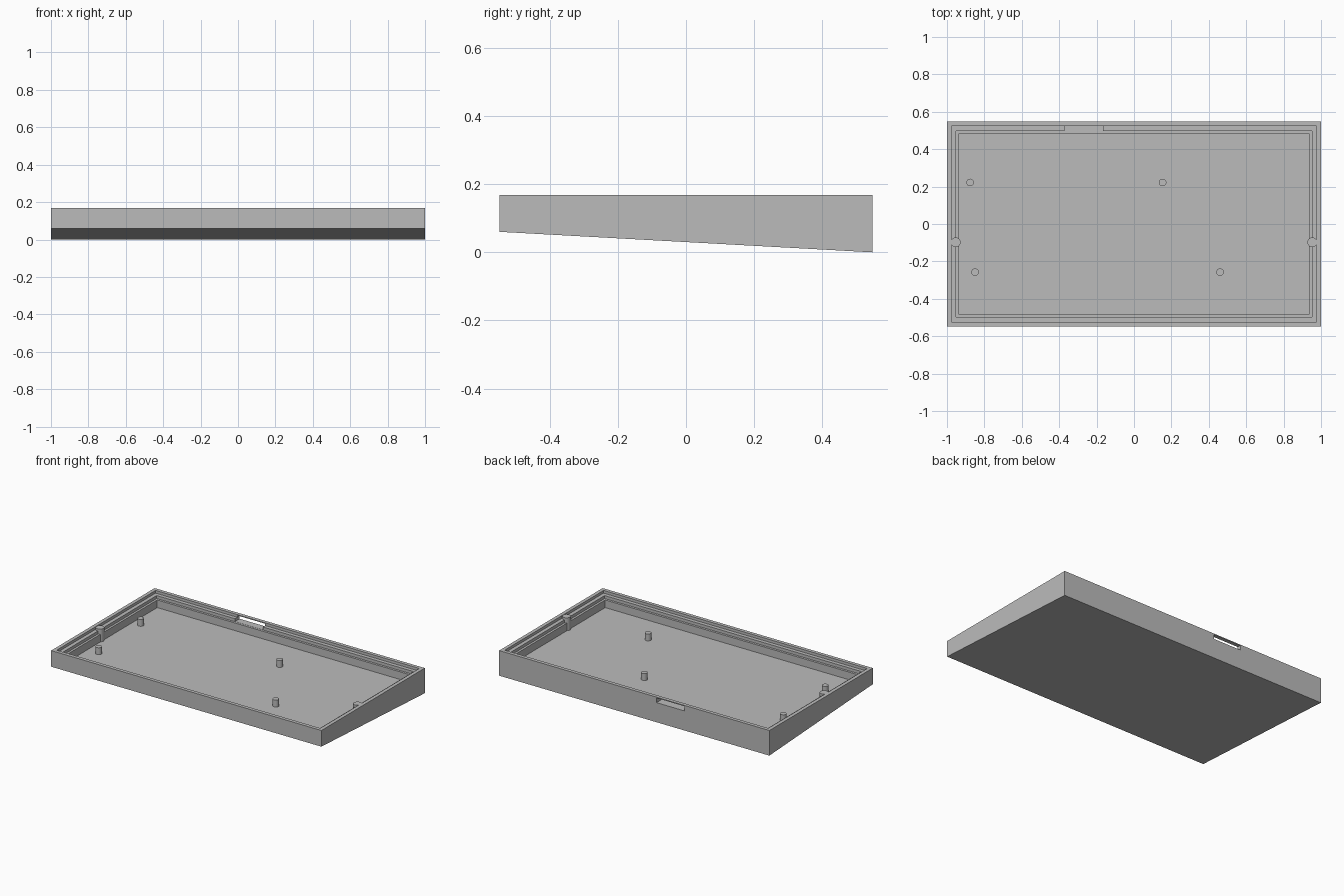
import bpy, bmesh

cube = bpy.data.objects.get("Cube")
if cube:
    bpy.data.objects.remove(cube, do_unlink=True)

grey = bpy.data.materials.new("plain grey")
grey.use_nodes = True
COLOUR = (0.5, 0.5, 0.5, 1)
grey.diffuse_color = COLOUR
grey.node_tree.nodes["Principled BSDF"].inputs["Base Color"].default_value = COLOUR

HALF_X, HALF_Y, TOP, FLOOR = 1.0, 0.547, 0.168, 0.079
FRONT_BOTTOM = 0.06


def add_object(name, bm):
    bmesh.ops.recalc_face_normals(bm, faces=bm.faces)
    mesh = bpy.data.meshes.new(name)
    bm.to_mesh(mesh)
    bm.free()
    mesh.materials.append(grey)
    obj = bpy.data.objects.new(name, mesh)
    bpy.context.collection.objects.link(obj)
    return obj


def add_cylinder(name, x, y, radius, bottom, top):
    bm = bmesh.new()
    bmesh.ops.create_cone(bm, cap_ends=True, segments=32, radius1=radius,
                          radius2=radius, depth=top - bottom)
    bmesh.ops.translate(bm, verts=bm.verts, vec=(x, y, (top + bottom) / 2))
    obj = add_object(name, bm)
    bpy.ops.object.select_all(action="DESELECT")
    obj.select_set(True)
    bpy.context.view_layer.objects.active = obj
    bpy.ops.object.shade_smooth_by_angle()
    return obj


# Tray: nested rectangles from the sloped base, over the rim, down two ledges
LEDGE, SHELF = 0.150, 0.130
steps = [(0, None), (0, TOP), (0.024, TOP), (0.024, LEDGE), (0.049, LEDGE),
         (0.049, SHELF), (0.064, SHELF), (0.064, FLOOR)]
bm = bmesh.new()
rings = []
for inset, z in steps:
    ring = []
    for sx, sy in ((-1, -1), (1, -1), (1, 1), (-1, 1)):
        height = z if z is not None else (FRONT_BOTTOM if sy < 0 else 0)
        ring.append(bm.verts.new((sx * (HALF_X - inset), sy * (HALF_Y - inset), height)))
    rings.append(ring)
for a, b in zip(rings, rings[1:]):
    for i in range(4):
        j = (i + 1) % 4
        bm.faces.new((a[i], a[j], b[j], b[i]))
bm.faces.new(rings[0])
bm.faces.new(rings[-1])
tray = add_object("tray", bm)

# Cable slot through the back wall
bm = bmesh.new()
bmesh.ops.create_cube(bm, size=1)
bmesh.ops.scale(bm, verts=bm.verts, vec=(0.206, 0.15, 0.031))
bmesh.ops.translate(bm, verts=bm.verts, vec=(-0.268, 0.53, 0.1465))
cutter = add_object("slot_cutter", bm)
cutter.hide_render = True
cut = tray.modifiers.new("cable_slot", "BOOLEAN")
cut.operation, cut.solver, cut.object = "DIFFERENCE", "EXACT", cutter
bpy.context.view_layer.objects.active = tray
bpy.ops.object.modifier_apply(modifier=cut.name)
bpy.data.objects.remove(cutter, do_unlink=True)

# Locating pins standing on the floor
for i, (x, y) in enumerate([(-0.876, 0.222), (0.153, 0.222), (-0.85, -0.257), (0.46, -0.257)]):
    add_cylinder(f"locating_pin_{i + 1}", x, y, 0.02, FLOOR - 0.005, 0.125)

# Screw posts built into the side walls
for side, sx in (("left", 1), ("right", -1)):
    add_cylinder(f"{side}_screw_post", sx * 0.953, -0.098, 0.026, FLOOR - 0.005, TOP - 0.003)
